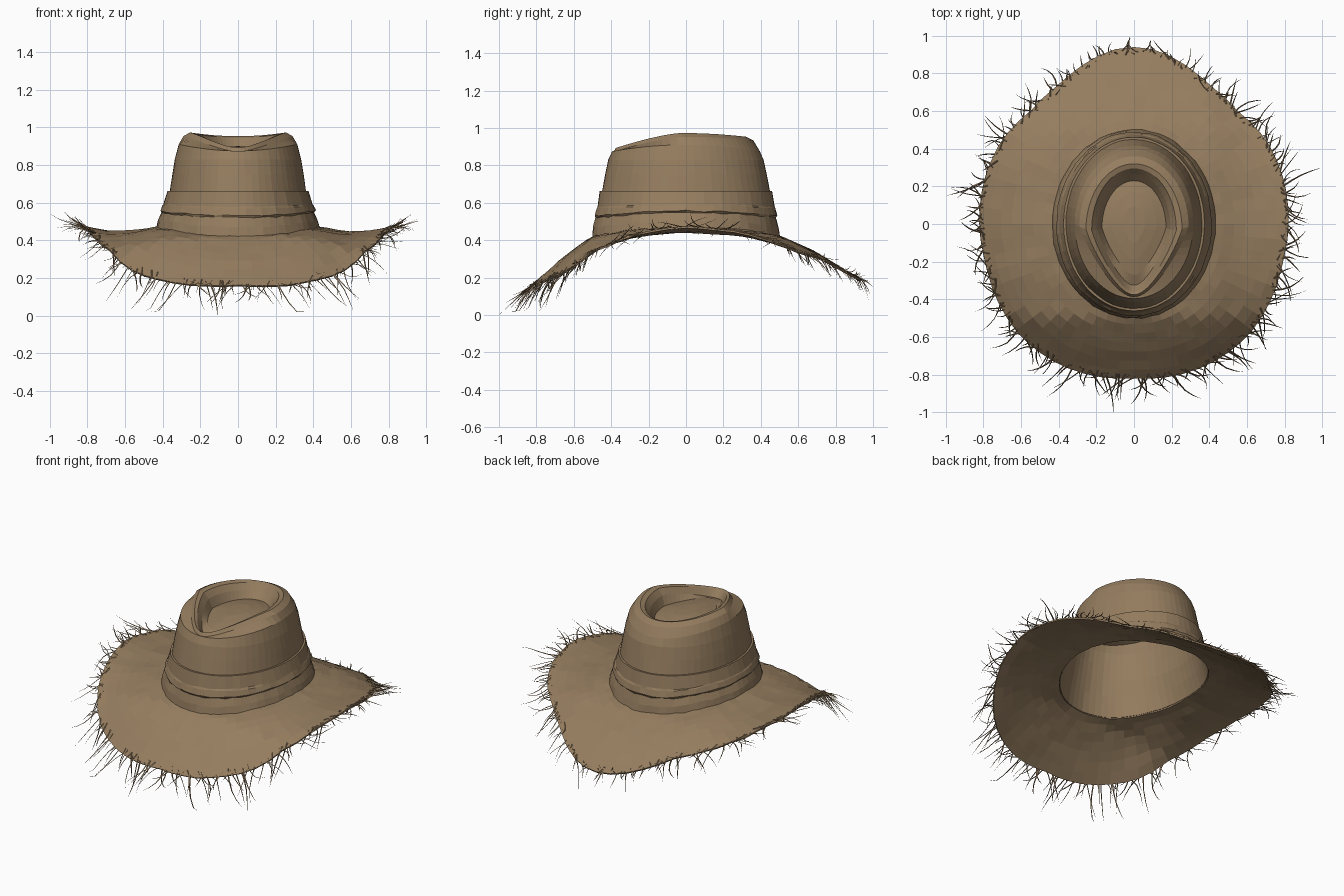
import bpy, bmesh, math, random
from mathutils import Vector

if "Cube" in bpy.data.objects:
    bpy.data.objects.remove(bpy.data.objects["Cube"])

random.seed(7)
N = 60  # sides around the hat

straw = bpy.data.materials.new("straw_tan")
straw.diffuse_color = (0.30, 0.205, 0.115, 1)
straw.use_nodes = True
straw.node_tree.nodes["Principled BSDF"].inputs["Base Color"].default_value = straw.diffuse_color


def interp(table, v):
    """Piecewise linear lookup, extended past both ends."""
    i = 0
    while i < len(table) - 2 and v > table[i + 1][0]:
        i += 1
    (a, za), (b, zb) = table[i], table[i + 1]
    return za + (zb - za) * (v - a) / (b - a)


# Brim sag from front to back, and half of its outline
SAG = [(-0.82, 0.165), (-0.65, 0.315), (-0.5, 0.425), (-0.3, 0.462), (0, 0.475),
       (0.3, 0.462), (0.5, 0.425), (0.7, 0.335), (0.94, 0.19)]
OUTLINE = [(0, -0.82), (0.2, -0.81), (0.4, -0.745), (0.6, -0.6), (0.72, -0.42),
           (0.79, -0.2), (0.82, 0.05), (0.79, 0.25), (0.7, 0.45), (0.55, 0.6),
           (0.4, 0.74), (0.25, 0.86), (0.12, 0.925), (0, 0.94)]
RADIUS = [(math.atan2(y, x), math.hypot(x, y)) for x, y in OUTLINE]


def brim_z(x, y):
    z = interp(SAG, y) - (0.5 if y < 0 else 0.15) * min(x * x, 0.7) * min(y * y, 0.7)
    t = max(0, (abs(x) - 0.42) / 0.4)
    return z - 0.025 * math.sin(math.pi * t) if t < 1 else z + 0.35 * (abs(x) - 0.82)


def edge(a):
    """Point on the brim outline at angle a."""
    c, s = math.cos(a), math.sin(a)
    r = interp(RADIUS, math.atan2(s, abs(c)))
    return Vector((r * c, r * s))


def finish(name, bm, thickness=0):
    bmesh.ops.recalc_face_normals(bm, faces=bm.faces)
    me = bpy.data.meshes.new(name)
    bm.to_mesh(me)
    bm.free()
    me.materials.append(straw)
    ob = bpy.data.objects.new(name, me)
    bpy.context.collection.objects.link(ob)
    if thickness:
        mod = ob.modifiers.new("thickness", "SOLIDIFY")
        mod.thickness = thickness
        mod.offset = -1
    return ob


def loft(name, rings, thickness=0, tip=None):
    """Skin closed rings of points; an optional tip closes the last ring."""
    bm = bmesh.new()
    loops = [[bm.verts.new(p) for p in ring] for ring in rings]
    for lo, hi in zip(loops, loops[1:]):
        for i in range(N):
            j = (i + 1) % N
            bm.faces.new((lo[i], lo[j], hi[j], hi[i]))
    if tip:
        top = bm.verts.new(tip)
        for i in range(N):
            bm.faces.new((loops[-1][i], loops[-1][(i + 1) % N], top))
    return finish(name, bm, thickness)


ANGLES = [2 * math.pi * i / N for i in range(N)]


def jit(amount):
    return random.uniform(-amount, amount)


# Brim: saddle-shaped sheet from the crown opening to the outline
brim = []
for k in range(8):
    ring = []
    for a in ANGLES:
        inner = Vector((0.42 * math.cos(a), 0.485 * math.sin(a)))
        p = inner.lerp(edge(a), k / 7)
        ring.append((p.x, p.y, brim_z(p.x, p.y) + jit(0.003)))
    brim.append(ring)
loft("brim", brim, 0.01)


def wall_ring(rx, ry, z_of, wobble=0.003):
    ring = []
    for a in ANGLES:
        k = 1 + jit(wobble)
        x, y = rx * k * math.cos(a), ry * k * math.sin(a)
        ring.append((x, y, z_of(x, y, math.sin(a))))
    return ring


def teardrop(w, y0, y1, z_of):
    """Ring that is round at the back and pinched at the front."""
    ring = []
    for a in ANGLES:
        s = math.sin(a)
        pinch = 1 - 0.42 * max(0, -s)
        ring.append((w * math.cos(a) * pinch, (y0 + y1) / 2 + (y1 - y0) / 2 * s, z_of(s)))
    return ring


def ridge(s):
    return 0.973 - (0.08 * (-s) ** 1.4 if s < 0 else 0.02 * s * s)


# Crown: tapering wall, rounded ridge, then the creased top with a low dome
crown = [wall_ring(0.425, 0.49, lambda x, y, s: brim_z(x, y))]
for rx, ry, z in ((0.392, 0.47, 0.56), (0.362, 0.45, 0.66), (0.349, 0.432, 0.75),
                  (0.335, 0.415, 0.83)):
    crown.append(wall_ring(rx, ry, lambda x, y, s, z=z: z))
crown += [
    wall_ring(0.315, 0.395, lambda x, y, s: 0.91 - 0.035 * s * s, 0.002),
    teardrop(0.29, -0.387, 0.36, lambda s: ridge(s) - 0.02),
    teardrop(0.255, -0.375, 0.32, ridge),
    teardrop(0.225, -0.36, 0.295, lambda s: ridge(s) - 0.008),
    teardrop(0.195, -0.325, 0.265, lambda s: ridge(s) - 0.045),
    teardrop(0.17, -0.27, 0.23, lambda s: 0.87),
    teardrop(0.12, -0.19, 0.17, lambda s: 0.885),
    teardrop(0.06, -0.10, 0.09, lambda s: 0.897),
]
loft("crown", crown, 0.01, (0, 0, 0.90))

# Hat band: folded strip, following the brim below and level at the top
band = []
for t, rx, ry in ((0, 0.435, 0.502), (0.2, 0.424, 0.495), (0.4, 0.405, 0.483),
                  (0.45, 0.413, 0.489), (0.6, 0.401, 0.479), (0.64, 0.395, 0.473),
                  (1, 0.374, 0.461), (1, 0.355, 0.44)):
    def z_of(x, y, s, t=t):
        return (brim_z(x, y) - 0.004) * (1 - t) + 0.663 * t + jit(0.004) * (t < 1)
    band.append(wall_ring(rx, ry, z_of, 0.006 if t < 1 else 0.002))
loft("hat_band", band)


# Frayed edge: thin tapering three-sided straws
def strand(bm, points, width):
    loops = []
    d = (points[-1] - points[0]).normalized()
    side = d.cross(Vector((0, 0, 1))).normalized()
    up = side.cross(d)
    for k, p in enumerate(points[:-1]):
        w = width * (1 - 0.7 * k / (len(points) - 1))
        loops.append([bm.verts.new(p + o) for o in (side * w, -side * w, up * w)])
    tip = bm.verts.new(points[-1])
    for lo, hi in zip(loops, loops[1:]):
        for i in range(3):
            j = (i + 1) % 3
            bm.faces.new((lo[i], lo[j], hi[j], hi[i]))
    for i in range(3):
        bm.faces.new((loops[-1][i], loops[-1][(i + 1) % 3], tip))


def straw_points(start, end, lift, bend, tip_z=None):
    d = end - start
    n = Vector((-d.y, d.x))
    pts = []
    for k in range(5):
        t = k / 4
        p = start + d * t + n * bend * math.sin(math.pi * t)
        p.x, p.y = max(-0.99, min(0.99, p.x)), max(-0.99, min(0.985, p.y))
        pts.append(Vector((p.x, p.y, max(0.02, brim_z(p.x, p.y) + lift * t * t))))
    if tip_z is not None:
        pts[-1] = Vector((end.x, end.y, tip_z))
    return pts


bm = bmesh.new()
for i in range(270):
    a = 2 * math.pi * (i + random.random()) / 270
    start = edge(a) * random.uniform(0.96, 1.0)
    back = max(0, math.sin(a)) ** 6
    reach = random.uniform(0.05, 0.2) * (1 - 0.6 * back)
    turn = a + random.choice((-1, 1)) * random.uniform(0.0, 1.15)
    end = start + reach * Vector((math.cos(turn), math.sin(turn)))
    strand(bm, straw_points(start, end, random.uniform(-0.07, 0.05), jit(0.18)),
           random.uniform(0.003, 0.0055))
# Longest straws that reach the full extent on each side
for a, end, z in ((-1.75, (-0.11, -1.0), 0.0), (1.6, (-0.02, 1.0), 0.15),
                  (2.85, (-1.0, 0.15), 0.54), (0.25, (1.0, 0.3), 0.5),
                  (1.35, (0.1, 0.98), 0.06)):
    strand(bm, straw_points(edge(a) * 0.99, Vector(end), 0, 0.05, z), 0.005)
finish("frayed_edge", bm)
